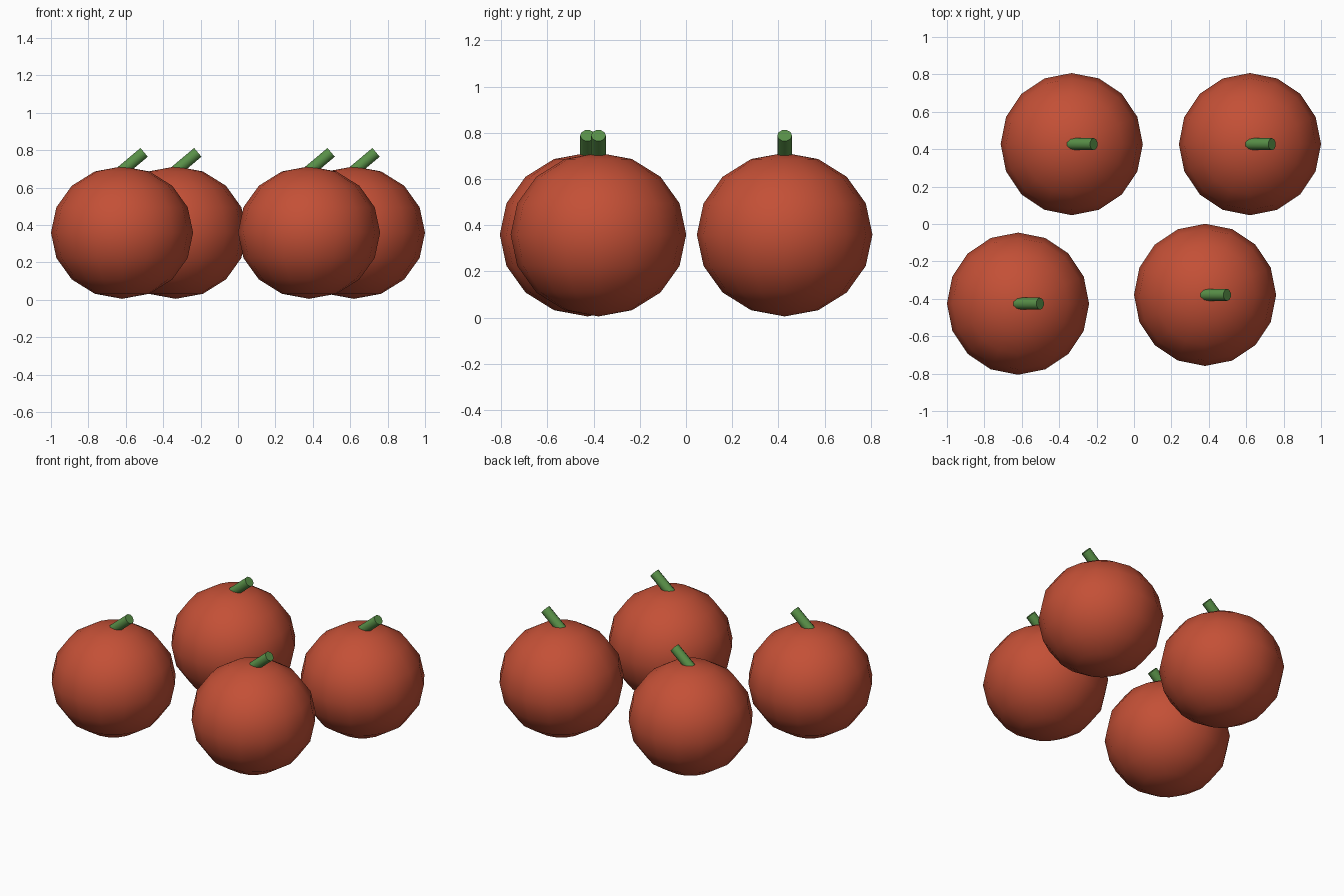
import bpy
from math import radians, sin, cos

if "Cube" in bpy.data.objects:
    bpy.data.objects.remove(bpy.data.objects["Cube"])


def material(name, color):
    m = bpy.data.materials.new(name)
    m.diffuse_color = color
    m.use_nodes = True
    m.node_tree.nodes["Principled BSDF"].inputs["Base Color"].default_value = m.diffuse_color
    return m


RED = material("fruit_red", (0.55, 0.08, 0.037, 1))
GREEN = material("stem_green", (0.10, 0.28, 0.065, 1))

R, HALF_HEIGHT, MID_Z = 0.38, 0.354, 0.359
TILT, STEM_LENGTH, STEM_R = radians(50), 0.21, 0.032
TIP_X, TIP_Z = 0.118, 0.788  # centre of stem end, relative to fruit axis


def finish(name, mat):
    ob = bpy.context.object
    ob.name = name
    ob.data.materials.append(mat)
    bpy.ops.object.shade_smooth_by_angle(angle=radians(50))


def fruit(i, x, y):
    # slightly flattened round body
    bpy.ops.mesh.primitive_uv_sphere_add(segments=16, ring_count=8, radius=1,
                                         location=(x, y, MID_Z))
    bpy.context.object.scale = (R, R, HALF_HEIGHT)
    finish(f"fruit_body_{i}", RED)
    # leaning stem, its lower end sunk into the body
    h = STEM_LENGTH / 2
    bpy.ops.mesh.primitive_cylinder_add(
        vertices=10, radius=STEM_R, depth=STEM_LENGTH, rotation=(0, TILT, 0),
        location=(x + TIP_X - h * sin(TILT), y, TIP_Z - h * cos(TILT)))
    finish(f"fruit_stem_{i}", GREEN)


for i, (x, y) in enumerate([(-0.62, -0.426), (0.38, -0.379),
                            (-0.333, 0.427), (0.62, 0.427)], 1):
    fruit(i, x, y)
